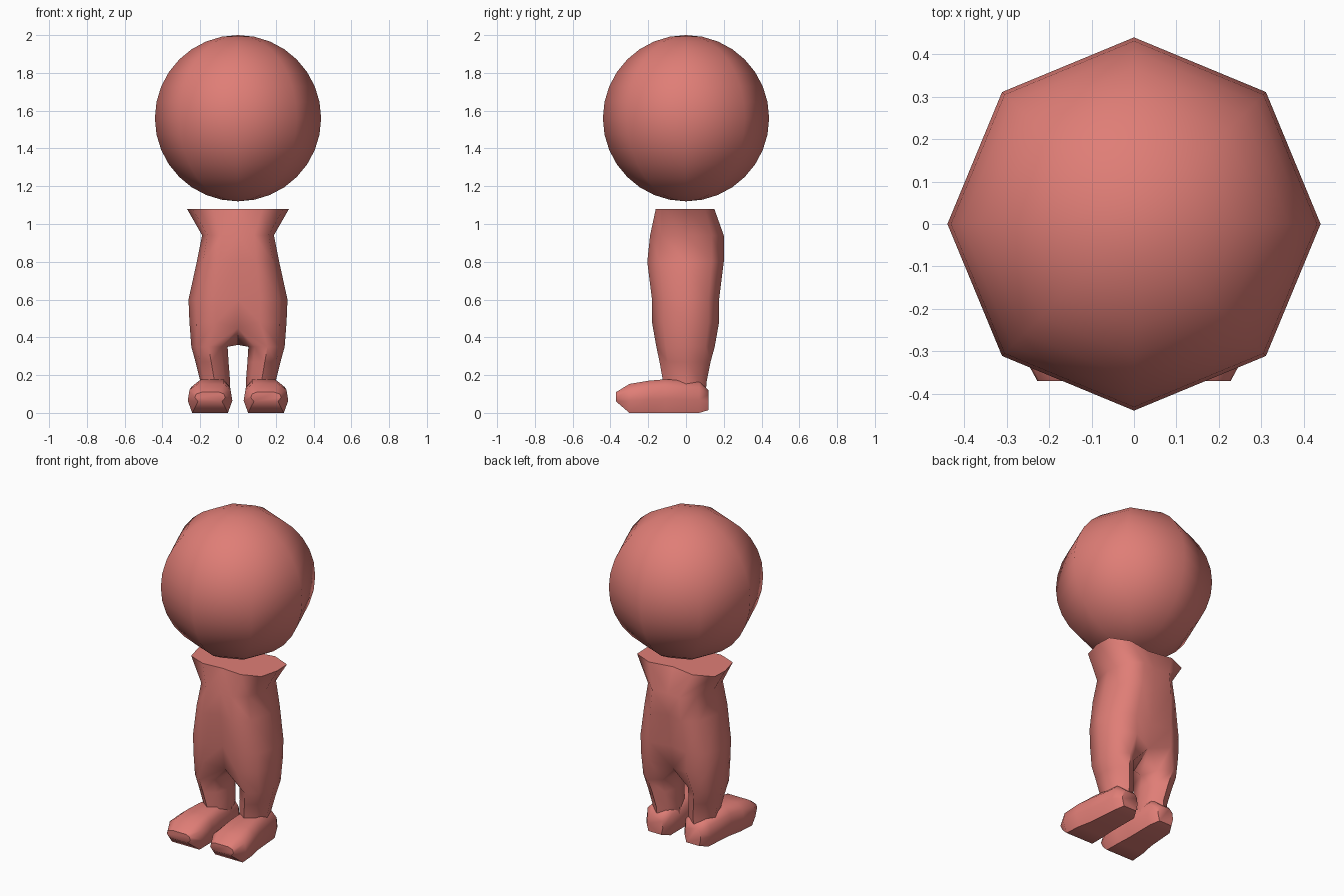
import bpy, bmesh, math

if "Cube" in bpy.data.objects:
    bpy.data.objects.remove(bpy.data.objects["Cube"])

skin = bpy.data.materials.new("salmon_clay")
skin.diffuse_color = (0.74, 0.207, 0.182, 1.0)
skin.use_nodes = True
skin.node_tree.nodes["Principled BSDF"].inputs["Base Color"].default_value = skin.diffuse_color


def finish(bm, name, angle):
    """Mirror across x, fix normals and make a smooth-shaded object."""
    bmesh.ops.mirror(bm, geom=bm.verts[:] + bm.edges[:] + bm.faces[:],
                     axis='X', merge_dist=0.001)
    bmesh.ops.recalc_face_normals(bm, faces=bm.faces[:])
    mesh = bpy.data.meshes.new(name)
    bm.to_mesh(mesh)
    bm.free()
    ob = bpy.data.objects.new(name, mesh)
    bpy.context.collection.objects.link(ob)
    mesh.materials.append(skin)
    bpy.ops.object.select_all(action='DESELECT')
    ob.select_set(True)
    bpy.context.view_layer.objects.active = ob
    bpy.ops.object.shade_smooth_by_angle(angle=math.radians(angle))


def strip(bm, a, b, closed=False):
    """Join two rows of vertices with quads."""
    n = len(a)
    for i in range(n if closed else n - 1):
        j = (i + 1) % n
        bm.faces.new((a[i], a[j], b[j], b[i]))


# Head: eight-sided ball with many rings
bpy.ops.mesh.primitive_uv_sphere_add(segments=8, ring_count=16, radius=0.44,
                                     location=(0, 0, 1.56))
head = bpy.context.object
head.name = "head"
head.data.materials.append(skin)
bpy.ops.object.shade_smooth()

# Body: half torso rows (front centre to back centre) running into one leg
bm = bmesh.new()


def torso_row(z, w, front, back, groove, drop=0.0):
    pts = [(0, -front * groove, z - drop), (0.45 * w, -front, z),
           (0.85 * w, -0.68 * front, z), (w, 0, z),
           (0.87 * w, 0.68 * back, z), (0.48 * w, back, z),
           (0, back * groove, z - drop)]
    return [bm.verts.new(p) for p in pts]


def leg_row(z, x0, x1, front, back):
    c, w = (x0 + x1) / 2, (x1 - x0) / 2
    pts = [(-0.65, -0.7 * front), (0.05, -front), (0.72, -0.68 * front), (1, 0),
           (0.72, 0.68 * back), (0.05, back), (-0.65, 0.7 * back), (-1, 0)]
    return [bm.verts.new((c + w * px, y, z)) for px, y in pts]


# Flared shoulder row, boxier than the rest
shoulder = [(0, -0.15), (0.13, -0.16), (0.24, -0.115), (0.27, 0),
            (0.265, 0.10), (0.15, 0.15), (0, 0.125)]
rows = [[bm.verts.new((x, y, 1.08)) for x, y in shoulder],
        torso_row(0.94, 0.19, 0.19, 0.20, 0.90),
        torso_row(0.80, 0.218, 0.205, 0.20, 0.86),
        torso_row(0.60, 0.262, 0.18, 0.175, 0.84),
        torso_row(0.48, 0.257, 0.18, 0.175, 0.72, 0.03)]
for a, b in zip(rows, rows[1:]):
    strip(bm, a, b)
bm.faces.new(rows[0])                      # flat top

legs = [leg_row(0.35, 0.055, 0.247, 0.157, 0.152),
        leg_row(0.27, 0.050, 0.225, 0.14, 0.13),
        leg_row(0.17, 0.042, 0.200, 0.122, 0.11),
        leg_row(0.06, 0.045, 0.210, 0.118, 0.10)]
hip, thigh = rows[-1], legs[0]
strip(bm, hip, thigh[:7])
crotch = bm.verts.new((0, 0, 0.36))
bm.faces.new((hip[0], thigh[0], thigh[7], crotch))
bm.faces.new((hip[6], crotch, thigh[7], thigh[6]))
for a, b in zip(legs, legs[1:]):
    strip(bm, a, b, True)
bm.faces.new(legs[-1])
finish(bm, "body", 60)

# Feet: sections along y as (y, centre x, half width, bottom, top)
bm = bmesh.new()
sections = [(0.12, 0.130, 0.055, 0.015, 0.12),
            (0.07, 0.130, 0.090, 0.0, 0.165),
            (-0.11, 0.138, 0.098, 0.0, 0.178),
            (-0.20, 0.145, 0.112, 0.0, 0.170),
            (-0.30, 0.148, 0.118, 0.0, 0.153),
            (-0.37, 0.148, 0.080, 0.06, 0.11)]
outline = [(-0.62, 1), (0.55, 1), (0.92, 0.8), (1, 0.42),
           (0.8, 0), (-0.8, 0), (-1, 0.42), (-0.92, 0.8)]
rings = [[bm.verts.new((c + w * u, y, lo + (hi - lo) * v)) for u, v in outline]
         for y, c, w, lo, hi in sections]
for a, b in zip(rings, rings[1:]):
    strip(bm, a, b, True)
bm.faces.new(rings[0])
bm.faces.new(rings[-1])
finish(bm, "feet", 50)
